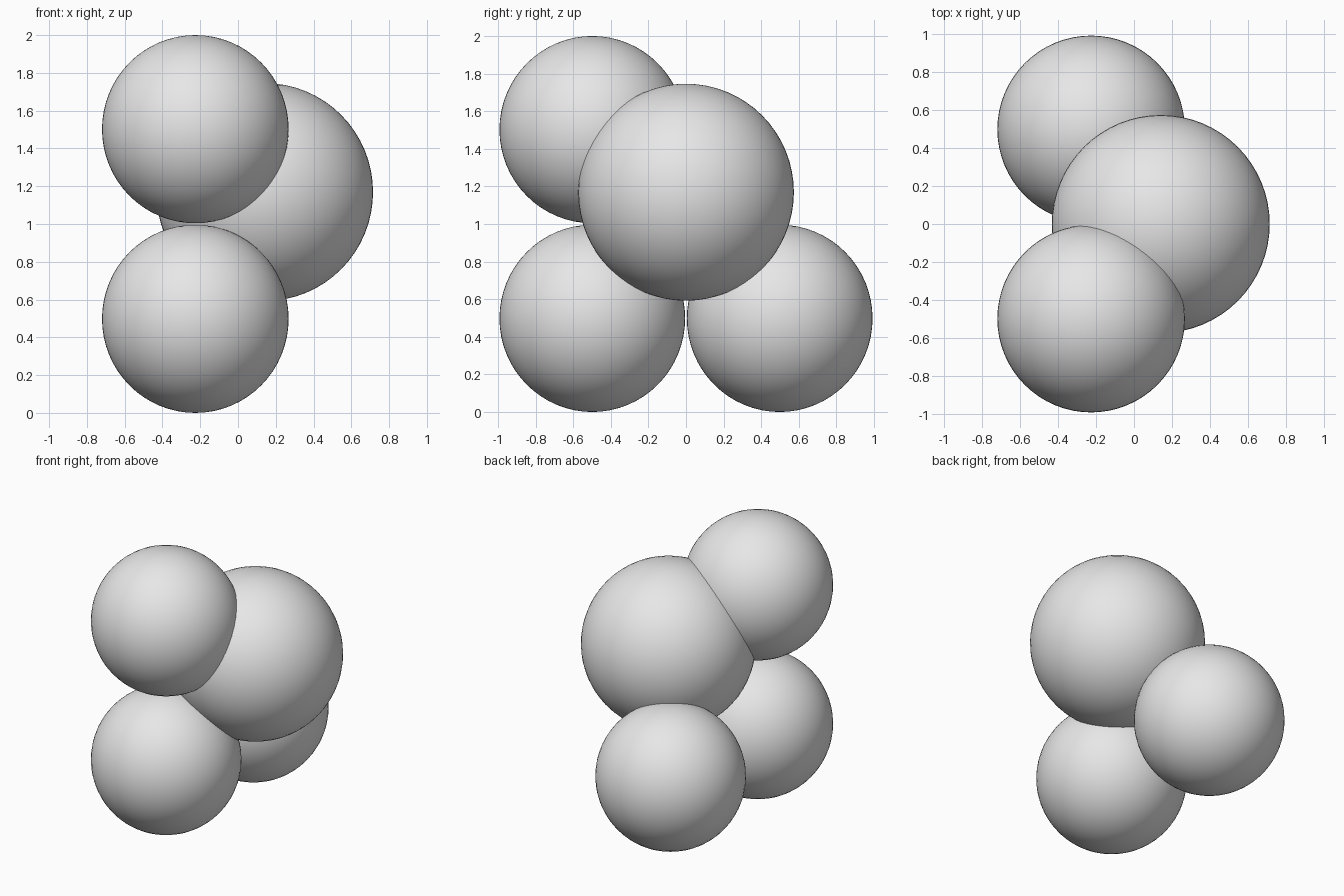
import bpy

if "Cube" in bpy.data.objects:
    bpy.data.objects.remove(bpy.data.objects["Cube"])

grey = bpy.data.materials.new("light_grey")
grey.diffuse_color = (0.8, 0.8, 0.8, 1)
grey.use_nodes = True
grey.node_tree.nodes["Principled BSDF"].inputs["Base Color"].default_value = grey.diffuse_color


def ball(name, centre, r_side, r_up):
    """Smooth ball, very slightly taller than wide."""
    bpy.ops.mesh.primitive_uv_sphere_add(segments=64, ring_count=32, radius=1, location=centre)
    ob = bpy.context.object
    ob.name = name
    ob.scale = (r_side, r_side, r_up)
    bpy.ops.object.transform_apply(location=False, rotation=False, scale=True)
    bpy.ops.object.shade_smooth()
    ob.data.materials.append(grey)
    return ob


# three small balls on the left: front column of two, and one low at the back
for name, y, z in (("lower_front_ball", -0.4985, 0.498),
                   ("upper_front_ball", -0.4985, 1.502),
                   ("lower_back_ball", 0.4985, 0.498)):
    ball(name, (-0.226, y, z), 0.494, 0.498)

# large ball overlapping the others
ball("large_ball", (0.141, 0, 1.169), 0.574, 0.577)
